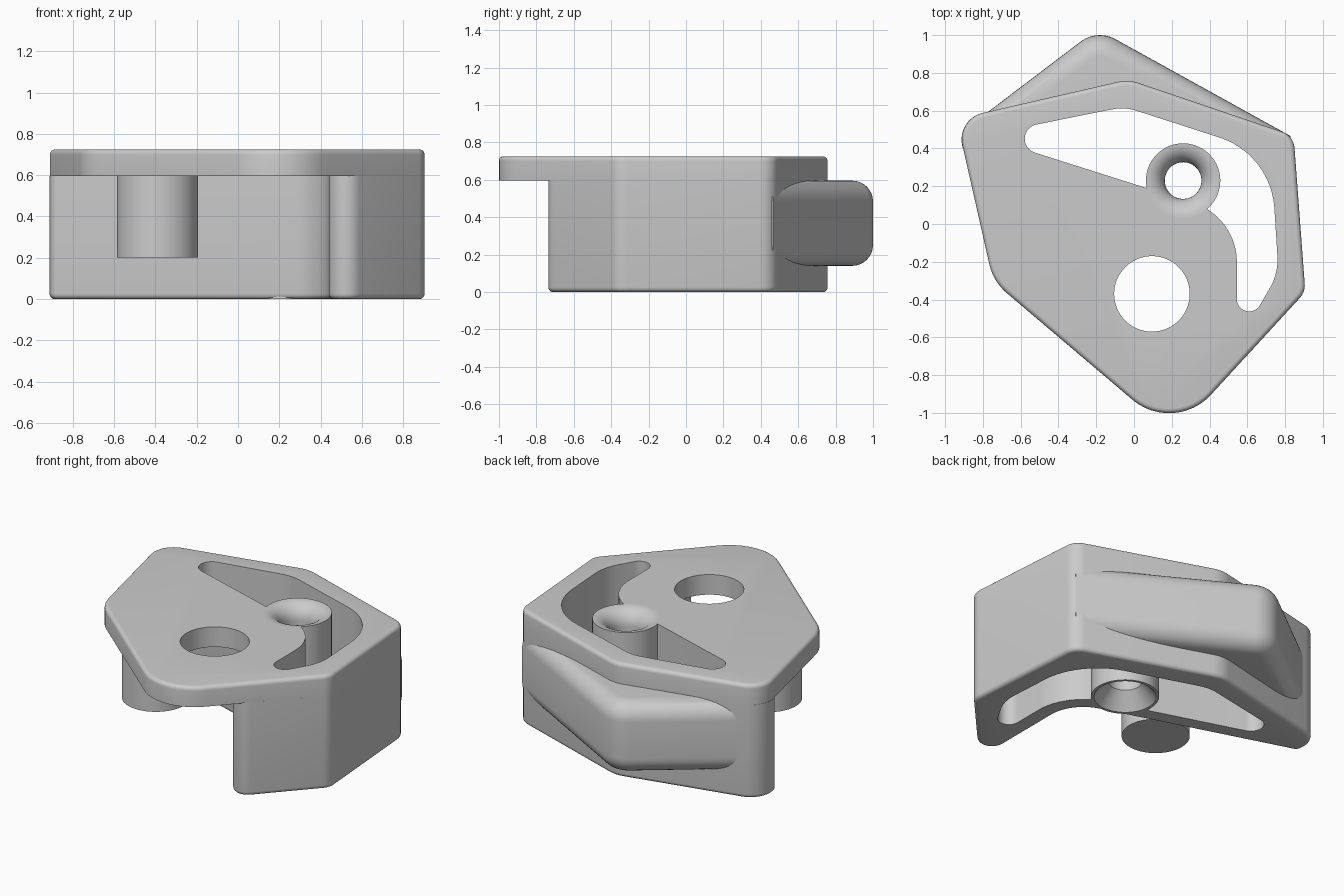
import bpy, bmesh, math
from mathutils import Vector

cube = bpy.data.objects.get("Cube")
if cube:
    bpy.data.objects.remove(cube, do_unlink=True)

grey = bpy.data.materials.new("plain_grey")
grey.use_nodes = True
colour = (0.6, 0.6, 0.6, 1)
grey.diffuse_color = colour
grey.node_tree.nodes["Principled BSDF"].inputs["Base Color"].default_value = colour


def rounded(corners, steps=12):
    """Polygon of (x, y, radius) corners with each corner filleted."""
    out = []
    n = len(corners)
    for i, (x, y, r) in enumerate(corners):
        p = Vector((x, y))
        if r == 0:
            out.append(p)
            continue
        a = (Vector(corners[i - 1][:2]) - p).normalized()
        b = (Vector(corners[(i + 1) % n][:2]) - p).normalized()
        half = a.angle(b) / 2
        centre = p + (a + b).normalized() * r / math.sin(half)
        start = p + a * r / math.tan(half) - centre
        end = p + b * r / math.tan(half) - centre
        turn = math.pi - 2 * half
        for k in range(steps + 1):
            t = k / steps
            v = start * math.sin((1 - t) * turn) + end * math.sin(t * turn)
            out.append(centre + v / math.sin(turn))
    return out[::-1]  # corners are listed clockwise


def circle(x, y, r, steps=64):
    angles = [2 * math.pi * k / steps for k in range(steps)]
    return [Vector((x + r * math.cos(a), y + r * math.sin(a))) for a in angles]


def finish(name, bm):
    mesh = bpy.data.meshes.new(name)
    bm.to_mesh(mesh)
    bm.free()
    mesh.materials.append(grey)
    obj = bpy.data.objects.new(name, mesh)
    bpy.context.collection.objects.link(obj)
    return obj


def extrude(name, outline, z0, z1, top=0, bottom=0, segments=5):
    """Prism on a counter-clockwise outline, with optional rounded rims."""
    bm = bmesh.new()
    low = [bm.verts.new((p.x, p.y, z0)) for p in outline]
    high = [bm.verts.new((p.x, p.y, z1)) for p in outline]
    n = len(outline)
    caps = [bm.faces.new(low[::-1]), bm.faces.new(high)]
    for i in range(n):
        j = (i + 1) % n
        bm.faces.new((low[i], low[j], high[j], high[i]))
    bm.normal_update()
    rims = [list(f.edges) for f in caps]
    for rim, width in zip(rims, (bottom, top)):
        if width:
            bmesh.ops.bevel(bm, geom=rim, offset=width, segments=segments,
                            profile=0.5, affect='EDGES', clamp_overlap=False)
    return finish(name, bm)


def lathe(name, x, y, profile, steps=64):
    """Closed ring swept from (radius, z) points."""
    bm = bmesh.new()
    rings = [[bm.verts.new((p.x, p.y, z)) for p in circle(x, y, r, steps)]
             for r, z in profile]
    for i, ring in enumerate(rings):
        prev = rings[i - 1]
        for k in range(steps):
            m = (k + 1) % steps
            bm.faces.new((prev[k], prev[m], ring[m], ring[k]))
    return finish(name, bm)


def cut(obj, cutters):
    bpy.context.view_layer.objects.active = obj
    for cutter in cutters:
        mod = obj.modifiers.new("cut", 'BOOLEAN')
        mod.operation = 'DIFFERENCE'
        mod.solver = 'EXACT'
        mod.object = cutter
        bpy.ops.object.modifier_apply(modifier=mod.name)


# Outlines
left_back, peak = (-0.94, 0.556, 0.145), (-0.03, 0.765, 0.2)
right_back, right_front = (0.845, 0.468, 0.1), (0.907, -0.36, 0.1)
plate_outline = rounded([left_back, peak, right_back, right_front,
                         (0.212, -1.117, 0.3), (-0.745, -0.305, 0.28)])
block_outline = rounded([left_back, peak, right_back, right_front,
                         (0.44, -0.869, 0.085), (0.44, -0.0375, 0.23),
                         (-0.904, 0.388, 0.04)])
slot_outline = rounded([(-0.81, 0.468, 0.077), (-0.05, 0.62, 0.25),
                        (0.725, 0.37, 0.42), (0.765, -0.26, 0.3),
                        (0.545, -0.64, 0.065), (0.545, 0.039, 0.33)])
bump_outline = rounded([(-0.85, 0.535, 0), (-0.195, 1.032, 0.17),
                        (0.83, 0.465, 0), (0.72, 0.2, 0),
                        (-0.1, 0.25, 0), (-0.6, 0.4, 0)])
boss_x, boss_y, boss_r, bore_r = 0.26, 0.23, 0.197, 0.097
seam, top_z = 0.597, 0.725

# Cutters
slot = extrude("slot_cutter", slot_outline, -0.2, 1)
socket = extrude("boss_cutter", circle(boss_x, boss_y, boss_r), -0.2, 1)
hole = extrude("hole_cutter", circle(0.095, -0.37, 0.2), -0.2, 1)

# Top plate, boomerang body below it and rounded bump on the back
plate = extrude("top_plate", plate_outline, seam, top_z, top=0.025)
block = extrude("body_block", block_outline, 0, seam, bottom=0.025)
bump = extrude("back_bump", bump_outline, 0.14, 0.595, top=0.11, bottom=0.11, segments=8)
cut(plate, [slot, socket, hole])
cut(block, [slot, socket])
cut(bump, [slot])

# Hollow boss: flared mouth on top, countersink below
flare = [(boss_r - 0.1 * math.sin(a), top_z - 0.1 * (1 - math.cos(a)))
         for a in (k * math.pi / 20 for k in range(11))]
boss = lathe("boss", boss_x, boss_y,
             [(boss_r, 0)] + flare + [(bore_r, 0.1), (0.18, 0)])

# Peg under the plate
peg = extrude("peg", circle(-0.39, -0.27, 0.197), 0.2, seam)

for cutter in (slot, socket, hole):
    bpy.data.objects.remove(cutter, do_unlink=True)

bpy.ops.object.select_all(action='DESELECT')
for obj in (plate, block, bump, boss, peg):
    obj.select_set(True)
bpy.context.view_layer.objects.active = plate
bpy.ops.object.shade_smooth_by_angle(angle=math.radians(30))
